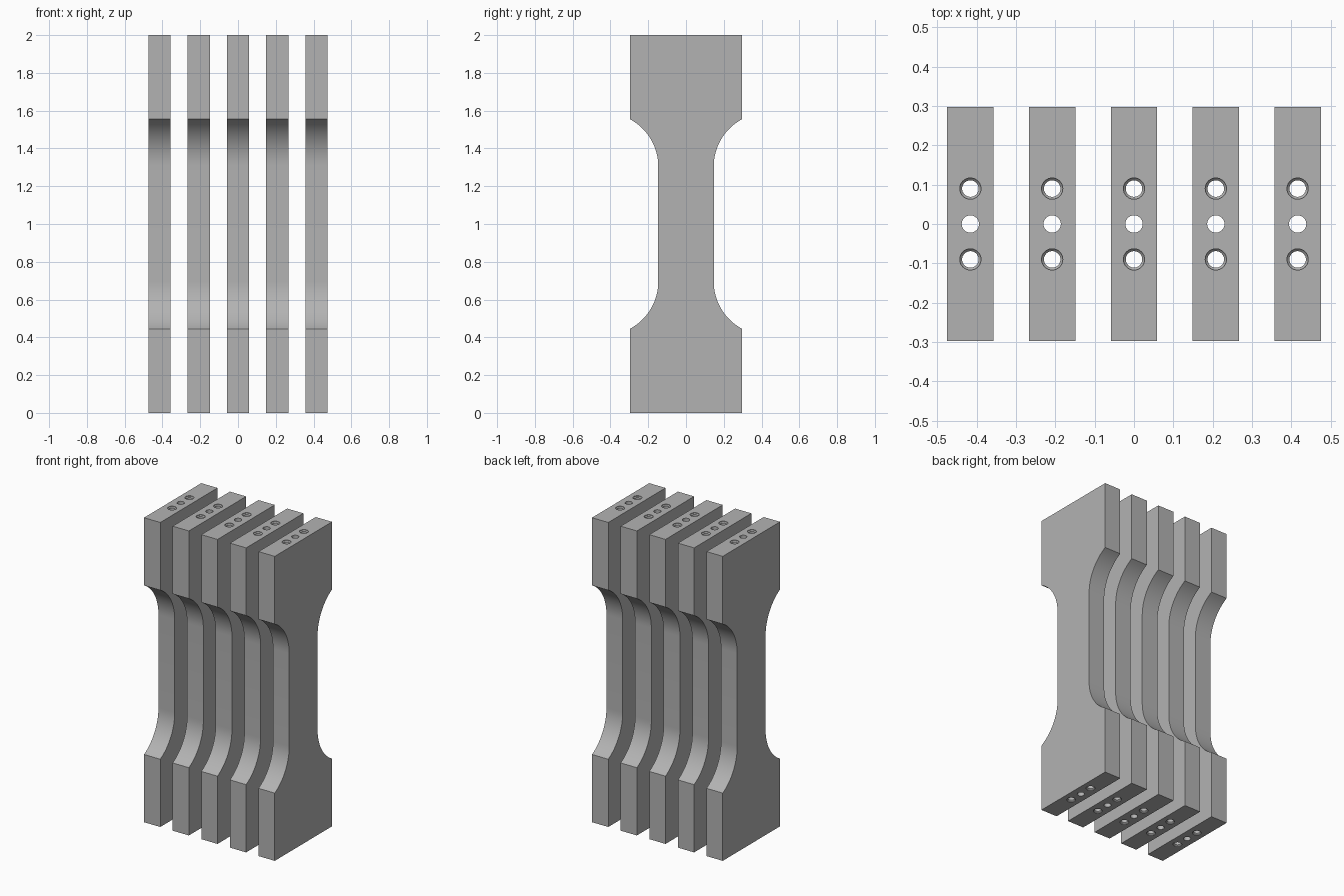
import bpy, bmesh, math

if "Cube" in bpy.data.objects:
    bpy.data.objects.remove(bpy.data.objects["Cube"])

HALF_T = 0.059          # half thickness of each plate (x)
HALF_W = 0.297          # half width of the grips (y)
WAIST = 0.147           # half width of the waist (y)
HEIGHT = 2.0
GRIP_Z = 0.445          # height where the grip meets the fillet
RADIUS = 0.283          # fillet radius
PITCH = 0.208           # spacing between plates
SEGMENTS = 32

grey = bpy.data.materials.new("mid grey")
grey.diffuse_color = (0.45, 0.45, 0.45, 1)
grey.use_nodes = True
grey.node_tree.nodes["Principled BSDF"].inputs["Base Color"].default_value = grey.diffuse_color


def make_object(name, bm):
    bmesh.ops.recalc_face_normals(bm, faces=bm.faces)
    mesh = bpy.data.meshes.new(name)
    bm.to_mesh(mesh)
    bm.free()
    mesh.materials.append(grey)
    obj = bpy.data.objects.new(name, mesh)
    bpy.context.collection.objects.link(obj)
    return obj


def waisted_profile():
    """Outline in y, z: straight grips joined to a narrow waist by fillets."""
    end = math.acos((RADIUS - (HALF_W - WAIST)) / RADIUS)
    start_z = GRIP_Z + RADIUS * math.sin(end)
    lower = [(HALF_W, 0.0)]
    for i in range(17):
        a = end * (1 - i / 16)
        lower.append((WAIST + RADIUS * (1 - math.cos(a)),
                      start_z - RADIUS * math.sin(a)))
    right = lower + [(y, HEIGHT - z) for y, z in reversed(lower)]
    return right + [(-y, z) for y, z in reversed(right)]


def add_lathe(bm, y, profile):
    """Closed round solid about a vertical axis at the given y."""
    rings = []
    for r, z in profile:
        rings.append([bm.verts.new((r * math.cos(2 * math.pi * k / SEGMENTS),
                                    y + r * math.sin(2 * math.pi * k / SEGMENTS), z))
                      for k in range(SEGMENTS)])
    for a, b in zip(rings, rings[1:]):
        for k in range(SEGMENTS):
            n = (k + 1) % SEGMENTS
            bm.faces.new((a[k], a[n], b[n], b[k]))
    bm.faces.new(rings[0][::-1])
    bm.faces.new(rings[-1])


# Cutter: plain centre bore and two bores with chamfered mouths
bm = bmesh.new()
add_lathe(bm, 0, [(0.022, -0.02), (0.022, HEIGHT + 0.02)])
for side in (-1, 1):
    add_lathe(bm, side * 0.09, [
        (0.027, -0.02), (0.027, 0.004), (0.021, 0.010),
        (0.021, HEIGHT - 0.010), (0.027, HEIGHT - 0.004), (0.027, HEIGHT + 0.02)])
cutter = make_object("bore_cutter", bm)
cutter.hide_render = True

# First plate: extruded waisted profile with the bores cut through
bm = bmesh.new()
face = bm.faces.new([bm.verts.new((-HALF_T, y, z)) for y, z in waisted_profile()])
extruded = bmesh.ops.extrude_face_region(bm, geom=[face])["geom"]
bmesh.ops.translate(bm, vec=(2 * HALF_T, 0, 0),
                    verts=[v for v in extruded if isinstance(v, bmesh.types.BMVert)])
plate = make_object("waisted_plate_1", bm)
cut = plate.modifiers.new("bores", 'BOOLEAN')
cut.operation = 'DIFFERENCE'
cut.solver = 'EXACT'
cut.object = cutter
bpy.context.view_layer.objects.active = plate
plate.select_set(True)
bpy.ops.object.modifier_apply(modifier=cut.name)
bpy.ops.object.shade_smooth_by_angle(angle=math.radians(25))
bpy.data.objects.remove(cutter)

# Row of five identical plates
plate.location.x = -2 * PITCH
for i in range(1, 5):
    copy = plate.copy()
    copy.name = f"waisted_plate_{i + 1}"
    copy.location.x = (i - 2) * PITCH
    bpy.context.collection.objects.link(copy)
